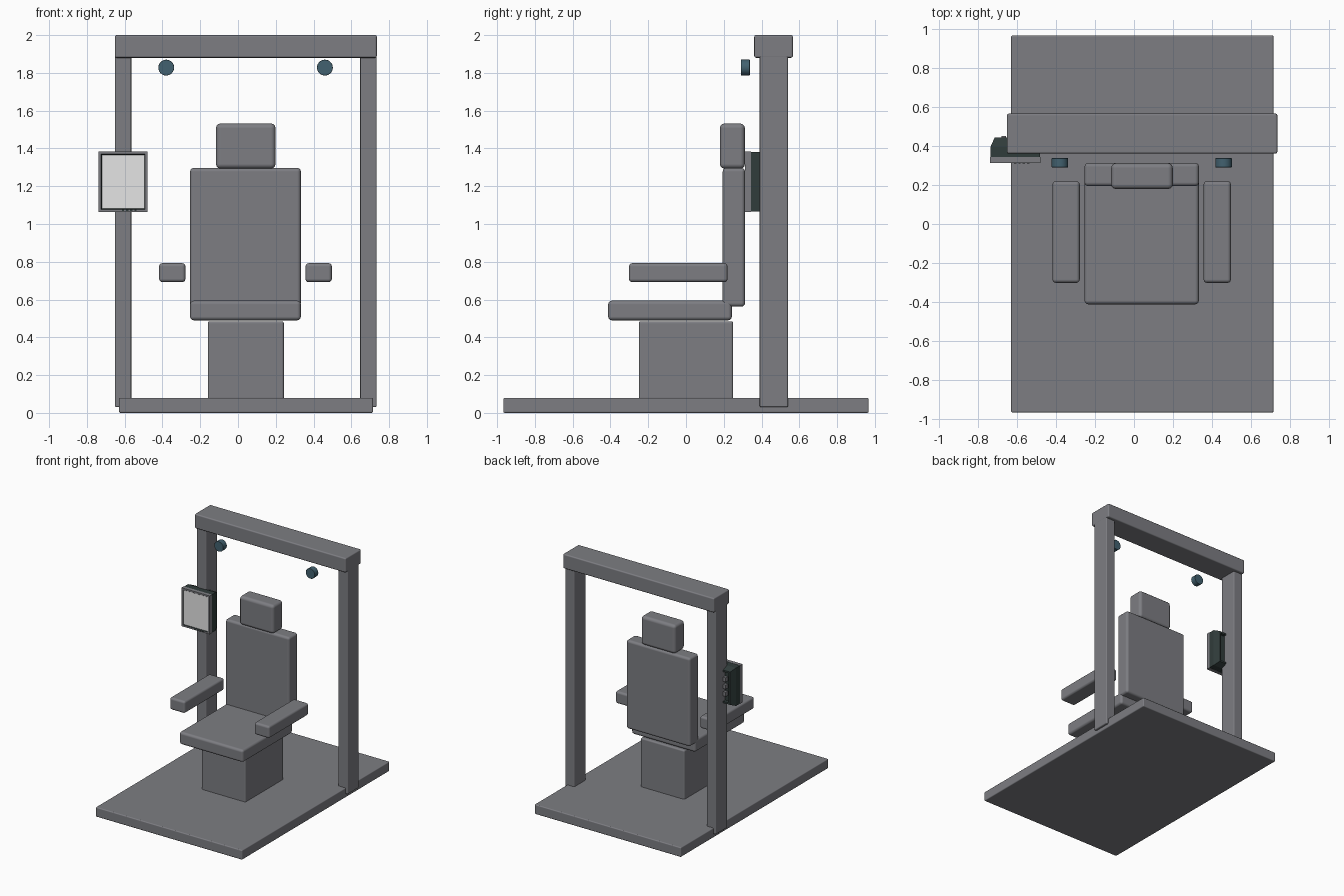
import bpy, bmesh, math
from mathutils import Vector

if "Cube" in bpy.data.objects:
    bpy.data.objects.remove(bpy.data.objects["Cube"])


def material(name, rgb):
    m = bpy.data.materials.new(name)
    m.diffuse_color = (*rgb, 1)
    m.use_nodes = True
    m.node_tree.nodes["Principled BSDF"].inputs["Base Color"].default_value = m.diffuse_color
    return m


GREY = material("mid grey", (0.205, 0.207, 0.225))
DARK = material("dark green grey", (0.030, 0.045, 0.043))
TEAL = material("dark teal", (0.055, 0.120, 0.160))
SCREEN = material("pale screen", (0.78, 0.78, 0.78))


def finish(name, bm, mats, bevel=0, segments=3):
    mesh = bpy.data.meshes.new(name)
    for f in bm.faces:
        f.smooth = bevel > 0
    bm.to_mesh(mesh)
    bm.free()
    for m in mats:
        mesh.materials.append(m)
    ob = bpy.data.objects.new(name, mesh)
    bpy.context.collection.objects.link(ob)
    if bevel:
        mod = ob.modifiers.new("rounded edges", 'BEVEL')
        mod.width = bevel
        mod.segments = segments
        mod.limit_method = 'ANGLE'
        mod.harden_normals = True
    return ob


def box_bm(x, y, z):
    bm = bmesh.new()
    bmesh.ops.create_cube(bm, size=1)
    for v in bm.verts:
        for i, (lo, hi) in enumerate((x, y, z)):
            v.co[i] = lo if v.co[i] < 0 else hi
    bm.normal_update()
    return bm


def box(name, x, y, z, bevel=0.01, mat=GREY):
    return finish(name, box_bm(x, y, z), [mat], bevel)


def face_towards(bm, direction):
    return max(bm.faces, key=lambda f: f.normal.dot(Vector(direction)))


# Floor plate and overhead frame
box("base_plate", (-0.63, 0.715), (-0.967, 0.967), (0, 0.08), 0.008)
for side, x0 in (("left", -0.652), ("right", 0.647)):
    box(side + "_post", (x0, x0 + 0.087), (0.39, 0.54), (0.03, 1.92), 0.008)
box("top_beam", (-0.652, 0.735), (0.361, 0.566), (1.88, 2.0), 0.01)

# Chair
box("pedestal", (-0.16, 0.243), (-0.25, 0.25), (0.07, 0.485), 0.012)
box("seat", (-0.254, 0.333), (-0.412, 0.243), (0.49, 0.594), 0.02)
box("backrest", (-0.254, 0.333), (0.194, 0.313), (0.562, 1.297), 0.02)
box("headrest", (-0.117, 0.199), (0.179, 0.312), (1.293, 1.532), 0.025)
for side, x0 in (("left", -0.418), ("right", 0.357)):
    box(side + "_armrest", (x0, x0 + 0.14), (-0.302, 0.22), (0.692, 0.793), 0.018)

# Round lamps under the beam
for side, x in (("left", -0.38), ("right", 0.46)):
    bm = bmesh.new()
    bmesh.ops.create_cone(bm, cap_ends=True, segments=32, radius1=0.042,
                          radius2=0.042, depth=0.048)
    for v in bm.verts:
        v.co = Vector((x + v.co.x, 0.314 + v.co.z, 1.828 - v.co.y))
    bm.normal_update()
    finish(side + "_lamp", bm, [TEAL], 0.002, 1)

# Monitor frame: recessed dark rim around the screen
MX, MZ = (-0.738, -0.479), (1.064, 1.383)
bm = box_bm(MX, (0.313, 0.343), MZ)
front = face_towards(bm, (0, -1, 0))
bmesh.ops.inset_region(bm, faces=[front], thickness=0.019, depth=0)
rim = bmesh.ops.inset_region(bm, faces=[front], thickness=0.005, depth=-0.005)
for f in rim["faces"]:
    f.material_index = 1
front.material_index = 2
finish("monitor_frame", bm, [GREY, DARK, SCREEN])

# Monitor housing: tapered back with a recessed connector bay
bm = box_bm((MX[0] + 0.002, MX[1] - 0.002), (0.341, 0.395), (MZ[0] + 0.002, MZ[1] - 0.002))
back = face_towards(bm, (0, 1, 0))
bmesh.ops.inset_region(bm, faces=[back], thickness=0.03, depth=0.048)
bmesh.ops.inset_region(bm, faces=[back], thickness=0.02, depth=0)
bmesh.ops.inset_region(bm, faces=[back], thickness=0.004, depth=-0.02)
finish("monitor_housing", bm, [DARK])

# Connectors in the bay, buttons under the screen
for i in range(3):
    z = 1.15 + 0.06 * i
    box(f"connector_{i + 1}", (-0.68, -0.657), (0.415, 0.45), (z, z + 0.035), 0)
for i in range(4):
    x = -0.615 + 0.022 * i
    box(f"button_{i + 1}", (x, x + 0.012), (0.309, 0.315), (1.07, 1.076), 0, DARK)
